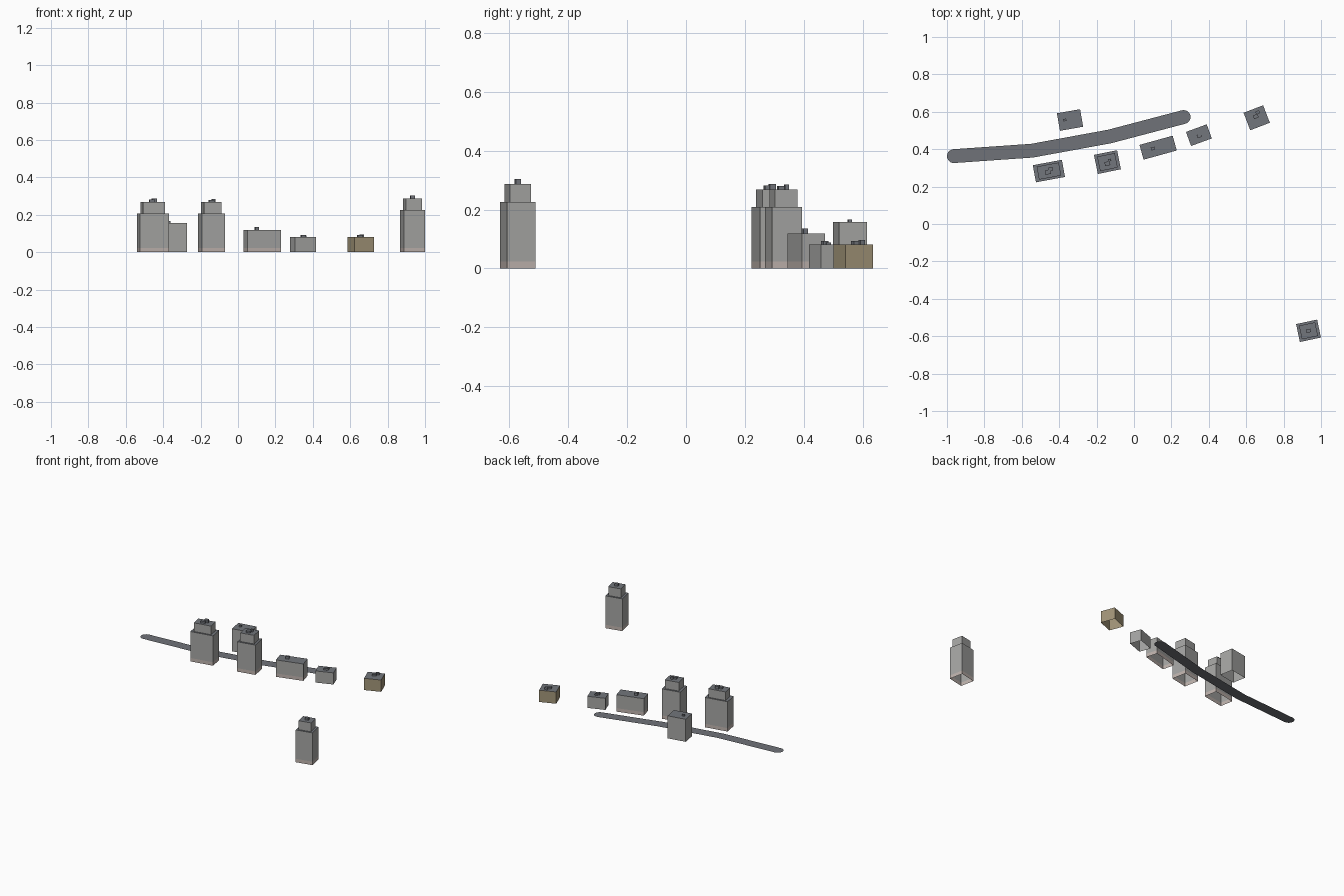
import bpy, bmesh, math
from mathutils import Matrix, Vector

if "Cube" in bpy.data.objects:
    bpy.data.objects.remove(bpy.data.objects["Cube"])


def material(name, rgb):
    m = bpy.data.materials.new(name)
    m.use_nodes = True
    col = (*rgb, 1)
    m.diffuse_color = col
    m.node_tree.nodes["Principled BSDF"].inputs["Base Color"].default_value = col
    return m


GREY = material("grey wall", (0.38, 0.38, 0.37))
TAN = material("tan wall", (0.36, 0.30, 0.19))
PINK = material("pale ground floor", (0.52, 0.45, 0.42))
ROOF = material("dark roof", (0.17, 0.18, 0.20))
ROAD = material("road", (0.16, 0.17, 0.19))


def finish(name, bm, mats):
    me = bpy.data.meshes.new(name)
    bm.to_mesh(me)
    bm.free()
    for m in mats:
        me.materials.append(m)
    ob = bpy.data.objects.new(name, me)
    bpy.context.collection.objects.link(ob)
    return ob


def block(bm, w, d, z0, z1, side, top, at=(0, 0)):
    """Box without a floor; side and top are material indices."""
    mat = Matrix.Translation((*at, (z0 + z1) / 2)) @ Matrix.Diagonal((w, d, z1 - z0, 1))
    verts = bmesh.ops.create_cube(bm, size=1, matrix=mat)["verts"]
    faces = {f for v in verts for f in v.link_faces}
    for f in faces:
        f.normal_update()
        f.material_index = top if f.normal.z > 0.5 else side
    bmesh.ops.delete(bm, geom=[f for f in faces if f.normal.z < -0.5], context="FACES_ONLY")


def building(name, x, y, w, d, angle, h, wall=GREY, tier=None, shop=False, units=()):
    bm = bmesh.new()
    block(bm, w, d, 0, h, 0, 1)
    # pale ground floor as a cut strip around the walls
    if shop:
        bmesh.ops.bisect_plane(bm, geom=bm.verts[:] + bm.edges[:] + bm.faces[:],
                               plane_co=(0, 0, 0.024), plane_no=(0, 0, 1))
        for f in bm.faces:
            if f.calc_center_median().z < 0.024:
                f.material_index = 2
    # set-back upper storey
    if tier:
        block(bm, w * 0.76, d * 0.76, h, tier, 0, 1)
    # rooftop plant boxes: offset, size, height
    for ux, uy, s, uh in units:
        top = tier or h
        block(bm, s * 1.3, s, top, top + uh, 1, 1, (ux, uy))
    ob = finish(name, bm, [wall, ROOF, PINK])
    ob.location = (x, y, 0)
    ob.rotation_euler.z = math.radians(angle)


# towers with a set-back top
building("west_tower", -0.455, 0.283, 0.158, 0.093, 10.5, 0.208, tier=0.268, shop=True,
         units=[(-0.006, -0.005, 0.023, 0.013), (0.01, 0.008, 0.02, 0.019)])
building("middle_tower", -0.142, 0.331, 0.126, 0.104, 11.5, 0.208, tier=0.268, shop=True,
         units=[(-0.002, -0.008, 0.022, 0.012), (0.013, 0.008, 0.013, 0.017)])
building("south_tower", 0.933, -0.571, 0.115, 0.098, 12, 0.225, tier=0.287, shop=True,
         units=[(0, 0, 0.018, 0.016)])

# low blocks
building("north_block", -0.342, 0.556, 0.126, 0.095, 10, 0.157,
         units=[(-0.028, 0.005, 0.013, 0.01)])
building("long_block", 0.129, 0.408, 0.184, 0.082, 15.5, 0.118, shop=True,
         units=[(-0.028, 0.003, 0.016, 0.018)])
building("small_block", 0.347, 0.475, 0.118, 0.08, 20, 0.081,
         units=[(0, -0.004, 0.018, 0.012), (0.008, 0.004, 0.016, 0.008)])
building("tan_house", 0.656, 0.568, 0.112, 0.1, 21, 0.082, wall=TAN,
         units=[(-0.002, 0.008, 0.02, 0.011), (0.015, 0.025, 0.016, 0.014)])

# flat road ribbon with round ends
path = [Vector(p) for p in ((-0.963, 0.363), (-0.545, 0.392), (-0.13, 0.468), (0.265, 0.572))]
R = 0.037


def angle_of(a, b):
    return math.atan2(b.y - a.y, b.x - a.x)


bm = bmesh.new()
rows = []
for i, p in enumerate(path):
    a = angle_of(path[max(i - 1, 0)], path[min(i + 1, len(path) - 1)])
    n = Vector((-math.sin(a), math.cos(a))) * R
    rows.append([bm.verts.new((*(p + s * n), 0.001)) for s in (1, -1)])
for (l0, r0), (l1, r1) in zip(rows, rows[1:]):
    bm.faces.new((l0, r0, r1, l1))
for p, a, (left, right) in ((path[0], angle_of(path[0], path[1]) + math.pi, rows[0][::-1]),
                            (path[-1], angle_of(path[-2], path[-1]), rows[-1])):
    arc = []
    for k in range(1, 12):
        t = a - math.pi / 2 + math.pi * k / 12
        arc.append(bm.verts.new((p.x + R * math.cos(t), p.y + R * math.sin(t), 0.001)))
    bm.faces.new([right] + arc + [left])
finish("road", bm, [ROAD])
